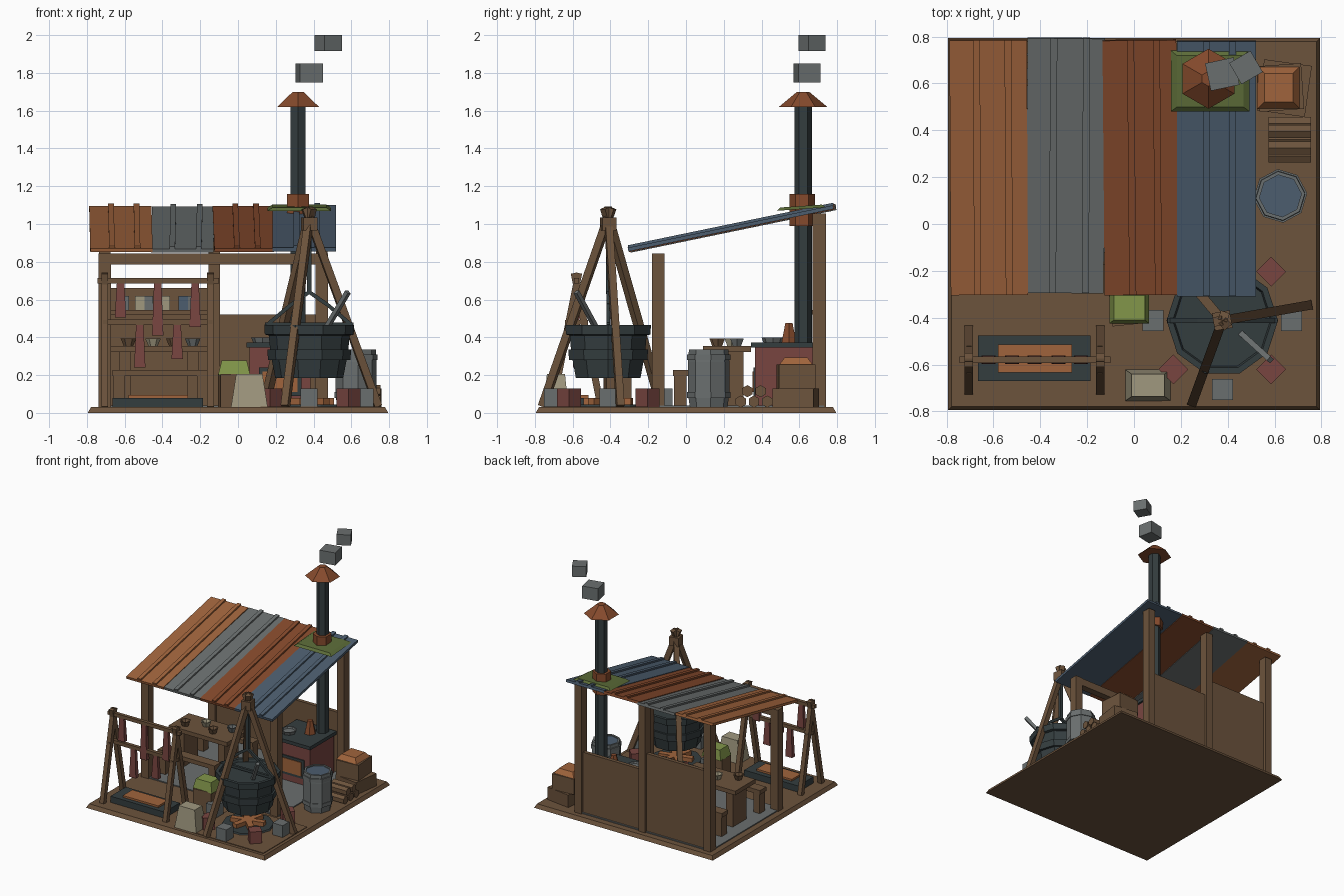
import bpy, bmesh, math
from mathutils import Matrix, Vector, Euler

if "Cube" in bpy.data.objects:
    bpy.data.objects.remove(bpy.data.objects["Cube"])


def mat(name, hexcode):
    rgb = [int(hexcode[i:i + 2], 16) / 255 for i in (0, 2, 4)]
    m = bpy.data.materials.new(name)
    m.diffuse_color = [c / 12.92 if c < 0.04045 else ((c + 0.055) / 1.055) ** 2.4 for c in rgb] + [1]
    m.use_nodes = True
    m.node_tree.nodes["Principled BSDF"].inputs["Base Color"].default_value = m.diffuse_color
    return m


WOOD = mat("wood brown", "6c533c")
ORANGE = mat("copper orange", "a0643c")
GREY = mat("zinc grey", "6a6f6f")
RUST = mat("rust", "854a2c")
BLUE = mat("slate blue", "4c5d6e")
IRON = mat("dark iron", "343d3f")
BRICK = mat("brick red", "784540")
MOSS = mat("moss green", "5c6c38")
GREEN = mat("leaf green", "82964a")
TAN = mat("sack tan", "a0987f")


def finish(name, bm, m):
    bmesh.ops.recalc_face_normals(bm, faces=bm.faces)
    me = bpy.data.meshes.new(name)
    bm.to_mesh(me)
    bm.free()
    me.materials.append(m)
    ob = bpy.data.objects.new(name, me)
    bpy.context.collection.objects.link(ob)
    return ob


def block(name, c, size, m, rot=(0, 0, 0), taper=1.0):
    """Box by centre and size; taper scales the top face."""
    bm = bmesh.new()
    bmesh.ops.create_cube(bm, size=1)
    for v in bm.verts:
        if v.co.z > 0:
            v.co.x *= taper
            v.co.y *= taper
    bm.transform(Matrix.Translation(c) @ Euler([math.radians(a) for a in rot]).to_matrix().to_4x4()
                 @ Matrix.Diagonal((*size, 1)))
    return finish(name, bm, m)


def span(name, x0, x1, y0, y1, z0, z1, m, rz=0, taper=1.0):
    """Box by its extents."""
    return block(name, ((x0 + x1) / 2, (y0 + y1) / 2, (z0 + z1) / 2),
                 (x1 - x0, y1 - y0, z1 - z0), m, (0, 0, rz), taper)


def beam(name, p, q, w, m):
    """Square bar between two points."""
    p, q = Vector(p), Vector(q)
    d = q - p
    bm = bmesh.new()
    bmesh.ops.create_cube(bm, size=1)
    bm.transform(Matrix.Translation((p + q) / 2) @ d.to_track_quat('Z', 'Y').to_matrix().to_4x4()
                 @ Matrix.Diagonal((w, w, d.length, 1)))
    return finish(name, bm, m)


def lathe(name, x, y, prof, n, m, phase=0.0, axis_x=False):
    """Turned part with n sides from a (radius, height) profile, capped at both ends."""
    bm = bmesh.new()
    rings = [[bm.verts.new((r * math.cos(2 * math.pi * i / n + phase),
                            r * math.sin(2 * math.pi * i / n + phase), z)) for i in range(n)]
             for r, z in prof]
    for a, b in zip(rings, rings[1:]):
        for i in range(n):
            bm.faces.new((a[i], a[(i + 1) % n], b[(i + 1) % n], b[i]))
    bm.faces.new(rings[0][::-1])
    bm.faces.new(rings[-1])
    if axis_x:
        bm.transform(Matrix.Rotation(math.pi / 2, 4, 'Y'))
        bm.transform(Matrix.Translation((0, y, x)))
    else:
        bm.transform(Matrix.Translation((x, y, 0)))
    return finish(name, bm, m)


# Ground
span("base", -.795, .795, -.795, .795, 0, .03, WOOD, taper=.98)
span("shed_floor", -.73, .48, -.17, .73, .028, .038, GREY)
span("fire_pad", .12, .755, -.755, -.2, .028, .035, WOOD)

# Shed frame and back wall
for x in (-.705, .443):
    span("front_post", x - .033, x + .033, -.18, -.115, .03, .845, WOOD)
for x in (-.705, -.125, .443):
    span("back_post", x - .03, x + .03, .67, .74, .03, 1.055, WOOD)
span("front_beam", -.735, .475, -.175, -.12, .785, .845, WOOD)
span("back_wall_high", -.705, -.125, .69, .72, .03, .66, WOOD)
span("back_wall_low", -.125, .443, .69, .72, .03, .52, WOOD)

# Corrugated roof: four sheets with two ribs each
tilt = math.degrees(math.atan(.207))
for col, x0, x1, ribs, yc, lift, rz in (
        (ORANGE, -.785, -.455, (-.67, -.535), .242, 0, .3), (GREY, -.457, -.127, (-.345, -.205), .25, -.003, -.3),
        (RUST, -.13, .185, (-.01, .10), .242, 0, .5), (BLUE, .183, .52, (.31, .42), .237, .003, 0)):
    block("roof_sheet", ((x0 + x1) / 2, yc, .974 + lift), (x1 - x0, 1.11, .02), col, (tilt, 0, rz))
    for x in ribs:
        block("roof_rib", (x, yc, .988 + lift), (.03, 1.11, .018), col, (tilt, 0, rz))
block("roof_patch", (.325, .61, 1.087), (.335, .26, .016), MOSS, (4, 0, 0), .85)

# Stove with pipe, cap, pan and kettle
span("stove_body", .06, .385, .365, .67, .035, .348, BRICK)
span("stove_top", .045, .4, .345, .68, .345, .372, IRON)
span("stove_mouth_frame", .11, .335, .357, .37, .09, .24, IRON)
span("stove_mouth", .13, .315, .352, .36, .11, .22, ORANGE)
P = math.pi / 2
lathe("stove_pipe", .318, .62, [(.046, .37), (.046, 1.64)], 6, IRON, P)
lathe("pipe_collar", .318, .615, [(.068, .99), (.068, 1.16)], 6, RUST, P)
lathe("pipe_cap", .318, .62, [(.128, 1.62), (.032, 1.70)], 6, RUST, P)
lathe("pan", .13, .46, [(.05, .372), (.06, .398), (.05, .398), (.045, .385)], 8, GREY)
lathe("kettle", .26, .545, [(.045, .372), (.022, .475)], 6, RUST)
block("smoke_low", (.377, .64, 1.80), (.125, .12, .1), GREY, (0, 0, 12))
block("smoke_high", (.478, .668, 1.958), (.105, .105, .085), GREY, (0, 0, 30))

# Table, benches and bowls
span("table_top", -.68, -.16, .09, .345, .322, .355, WOOD)
for x in (-.6, -.24):
    span("table_leg", x - .03, x + .03, .13, .305, .035, .322, WOOD)
for y in (-.03, .455):
    span("bench_top", -.665, -.16, y - .04, y + .04, .195, .228, WOOD)
    for x in (-.63, -.19):
        span("bench_leg", x - .028, x + .028, y - .033, y + .033, .035, .195, WOOD)
for x, y, m in ((-.58, .16, WOOD), (-.45, .24, TAN), (-.34, .17, WOOD), (-.24, .27, GREY)):
    lathe("bowl", x, y, [(.025, .355), (.042, .395), (.032, .395), (.02, .37)], 6, m)

# Wall shelf with jars
span("shelf", -.68, -.14, .59, .69, .52, .545, WOOD)
for x, m in ((-.6, GREY), (-.52, TAN), (-.475, GREY), (-.385, TAN), (-.29, BLUE), (-.25, GREY)):
    span("jar", x - .024, x + .024, .615, .665, .545, .62, m)

# Barrel with hoops and water
lathe("barrel", .625, .12, [(.1, .03), (.11, .1), (.11, .27), (.105, .335), (.09, .335), (.09, .322)], 8, GREY, .1)
lathe("barrel_water", .625, .12, [(.091, .31), (.091, .327)], 8, BLUE, .1)
for z in (.08, .28):
    lathe("barrel_hoop", .625, .12, [(.115, z), (.115, z + .03)], 8, GREY, .1)

# Log pile
for y, z in ((.29, .06), (.36, .06), (.43, .06), (.325, .115), (.395, .115)):
    lathe("log", z, y, [(.032, .575), (.032, .755)], 6, WOOD, 0, True)

# Crates with heaped goods
span("crate_bottom", .54, .745, .47, .69, .03, .13, WOOD, -8)
span("crate_top", .53, .72, .485, .68, .13, .255, WOOD, 4)
span("crate_goods", .525, .71, .49, .675, .25, .292, ORANGE, 0, .66)
span("small_crate", -.1, .05, -.43, -.295, .03, .205, WOOD, 6)
span("crate_greens", -.105, .065, -.425, -.29, .2, .278, GREEN, 0, .78)
span("sack", -.037, .157, -.755, -.622, .03, .205, TAN, 0, .72)

# Fire ring
CX, CY = .377, -.412
lathe("ash_bed", CX, CY, [(.2, .03), (.19, .045)], 10, IRON)
for a in (0, 60, 120):
    block("ember_log", (CX, CY, .06), (.26, .045, .035), ORANGE, (0, 0, a + 15))
for i in range(8):
    a = i * math.pi / 4
    block("ring_stone", (CX + .295 * math.cos(a), CY + .295 * math.sin(a), .08), (.09, .09, .1),
          BRICK if i % 2 else GREY, (0, 0, math.degrees(a)))

# Cauldron with bail handle, chain and ladle
lathe("cauldron", CX, CY, [(.18, .185), (.198, .28), (.218, .28), (.222, .335), (.207, .335), (.214, .41),
                           (.235, .415), (.238, .465), (.212, .465), (.205, .445)], 10, IRON)
bail = [(-.23, .46), (-.1, .57), (0, .64), (.1, .57), (.23, .46)]
for (x0, z0), (x1, z1) in zip(bail, bail[1:]):
    beam("bail_handle", (CX + x0, CY, z0), (CX + x1, CY, z1), .02, IRON)
beam("cauldron_bar", (CX - .235, CY, .468), (CX + .235, CY, .468), .02, IRON)
beam("hook_chain", (CX, CY, .63), (CX, CY, .98), .025, IRON)
beam("ladle", (.45, -.46, .42), (.582, -.58, .64), .024, GREY)

# Tripod
for deg in (10, 130, 250):
    dx, dy = math.cos(math.radians(deg)), math.sin(math.radians(deg))
    beam("tripod_leg", (CX + .37 * dx, CY + .37 * dy, .035), (CX - .02 * dx, CY - .02 * dy, 1.085), .04, WOOD)
span("tripod_binding", CX - .038, CX + .038, CY - .038, CY + .038, .965, 1.035, WOOD, 10)

# Drying rack with hanging meat
for x in (-.705, -.145):
    for s in (-1, 1):
        beam("rack_leg", (x, -.58 + s * .13, .03), (x, -.58 - s * .012, .74), .036, WOOD)
    beam("rack_brace", (x, -.64, .48), (x, -.52, .48), .022, WOOD)
for z, x0, x1 in ((.7, -.745, -.1), (.48, -.72, -.13)):
    beam("rack_bar", (x0, -.58, z), (x1, -.58, z), .028, WOOD)
for x, z0, z1 in ((-.622, .505, .69), (-.425, .41, .69), (-.227, .455, .69), (-.52, .24, .47), (-.322, .285, .47)):
    span("meat_strip", x - .03, x + .03, -.598, -.562, z0, z1, BRICK, 0, .65)
span("coal_tray", -.665, -.185, -.67, -.475, .03, .08, IRON)
span("coals", -.58, -.265, -.635, -.515, .078, .095, ORANGE)
